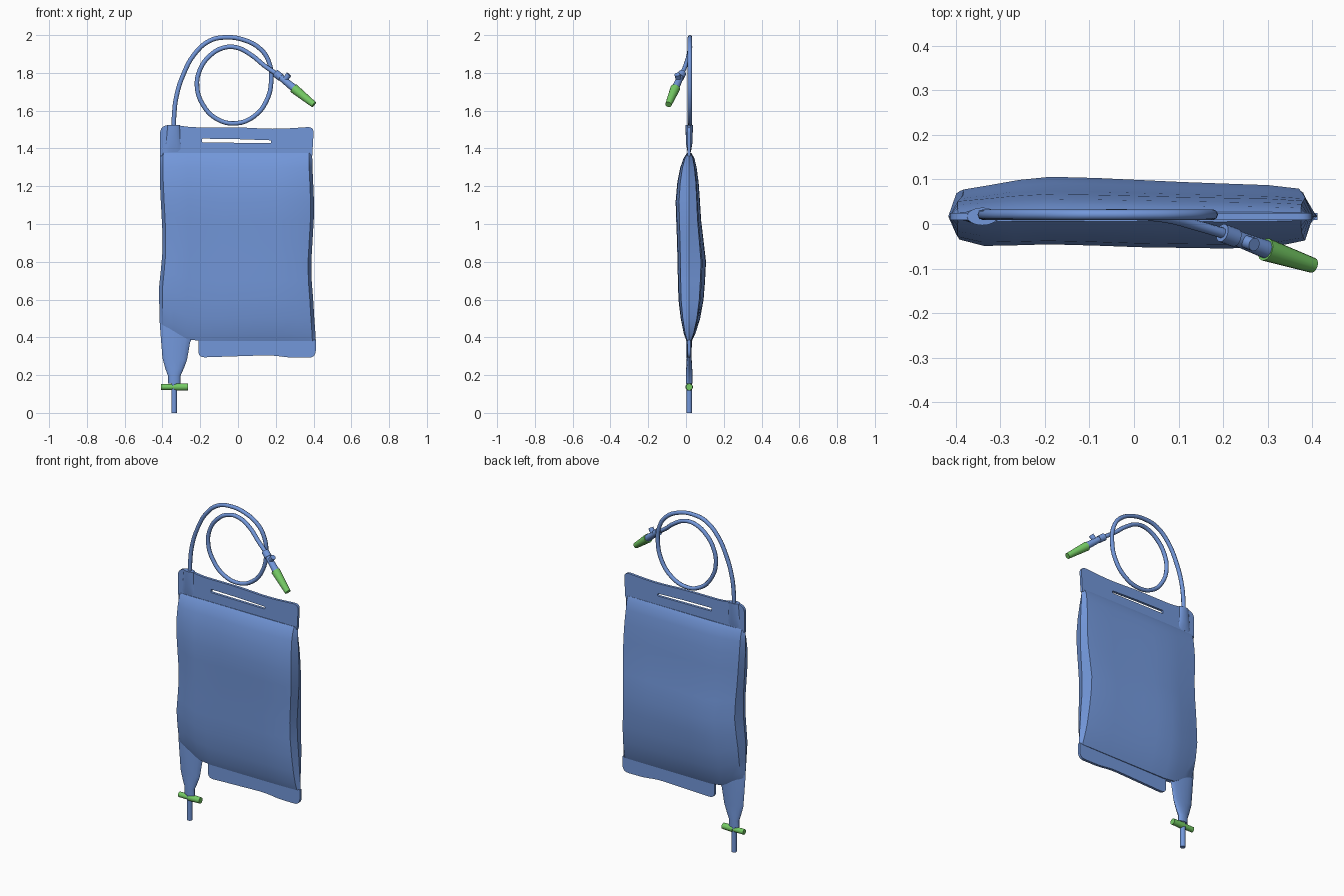
import bpy, bmesh, math
from mathutils import Vector

if "Cube" in bpy.data.objects:
    bpy.data.objects.remove(bpy.data.objects["Cube"])

YC = 0.017  # central plane of the bag


def material(name, rgb):
    m = bpy.data.materials.new(name)
    m.diffuse_color = (*rgb, 1)
    m.use_nodes = True
    m.node_tree.nodes["Principled BSDF"].inputs["Base Color"].default_value = m.diffuse_color
    return m


BLUE = material("blue plastic", (0.17, 0.31, 0.70))
GREEN = material("green plastic", (0.18, 0.60, 0.13))


def finish(ob, mat, angle=35):
    ob.data.materials.clear()
    ob.data.materials.append(mat)
    bpy.ops.object.select_all(action='DESELECT')
    ob.select_set(True)
    bpy.context.view_layer.objects.active = ob
    if ob.type == 'CURVE':
        bpy.ops.object.convert(target='MESH')
        ob = bpy.context.object
    bpy.ops.object.shade_smooth_by_angle(angle=math.radians(angle))
    return ob


def loft(name, rings, mat, angle=35):
    """Skin a list of equal-length closed rings and cap both ends."""
    bm = bmesh.new()
    rows = [[bm.verts.new(p) for p in r] for r in rings]
    n = len(rows[0])
    for a, b in zip(rows, rows[1:]):
        for i in range(n):
            j = (i + 1) % n
            bm.faces.new((a[i], a[j], b[j], b[i]))
    for r in (rows[0], rows[-1]):
        for i in range(n // 2):  # strips across the end
            quad = [r[i], r[i + 1], r[(n - i - 1) % n], r[(n - i) % n]]
            quad = list(dict.fromkeys(quad))
            if len(quad) > 2:
                bm.faces.new(quad)
    bmesh.ops.recalc_face_normals(bm, faces=bm.faces)
    me = bpy.data.meshes.new(name)
    bm.to_mesh(me)
    bm.free()
    ob = bpy.data.objects.new(name, me)
    bpy.context.collection.objects.link(ob)
    return finish(ob, mat, angle)


def rod(name, a, b, r1, r2, mat, sides=16):
    a, b = Vector(a), Vector(b)
    d = b - a
    bpy.ops.mesh.primitive_cone_add(vertices=sides, radius1=r1, radius2=r2, depth=d.length,
                                    location=(a + b) / 2,
                                    rotation=d.to_track_quat('Z', 'Y').to_euler())
    ob = bpy.context.object
    ob.name = name
    return finish(ob, mat)


def rounded(points):
    """Outline from (x, z, corner radius) points."""
    out = []
    for i, (x, z, r) in enumerate(points):
        p = Vector((x, z))
        if r == 0:
            out.append(p)
            continue
        a = p + (Vector(points[i - 1][:2]) - p).normalized() * r
        b = p + (Vector(points[(i + 1) % len(points)][:2]) - p).normalized() * r
        for k in range(6):
            t = k / 5
            out.append(a * (1 - t) ** 2 + p * 2 * t * (1 - t) + b * t * t)
    return out


def sheet(name, outlines, half, mat):
    """Thin upright plate; the second outline is a hole."""
    cu = bpy.data.curves.new(name, 'CURVE')
    cu.dimensions = '2D'
    cu.fill_mode = 'BOTH'
    cu.extrude = half
    for o in outlines:
        pts = rounded(o)
        s = cu.splines.new('POLY')
        s.points.add(len(pts) - 1)
        for q, p in zip(s.points, pts):
            q.co = (p.x, p.y, 0, 1)
        s.use_cyclic_u = True
    ob = bpy.data.objects.new(name, cu)
    ob.location.y = YC
    ob.rotation_euler.x = math.pi / 2
    bpy.context.collection.objects.link(ob)
    return finish(ob, mat)


def hose(name, pts, radius, mat):
    cu = bpy.data.curves.new(name, 'CURVE')
    cu.dimensions = '3D'
    cu.bevel_depth = radius
    cu.bevel_resolution = 2
    cu.resolution_u = 4
    cu.use_fill_caps = True
    s = cu.splines.new('BEZIER')
    s.bezier_points.add(len(pts) - 1)
    for q, p in zip(s.bezier_points, pts):
        q.co = p
        q.handle_left_type = q.handle_right_type = 'AUTO'
    ob = bpy.data.objects.new(name, cu)
    bpy.context.collection.objects.link(ob)
    return finish(ob, mat, 60)


# Filled bag: rows of (z, front y, back y, left x, right x)
ROWS = [(0.38, 0.003, 0.031, -0.415, 0.412), (0.42, -0.012, 0.050, -0.416, 0.410),
        (0.50, -0.028, 0.075, -0.417, 0.404), (0.60, -0.040, 0.093, -0.417, 0.398),
        (0.70, -0.043, 0.101, -0.408, 0.390), (0.80, -0.045, 0.106, -0.400, 0.388),
        (0.92, -0.048, 0.092, -0.400, 0.395), (1.02, -0.052, 0.080, -0.405, 0.401),
        (1.12, -0.055, 0.074, -0.410, 0.402), (1.22, -0.046, 0.067, -0.414, 0.398),
        (1.30, -0.030, 0.056, -0.414, 0.394), (1.35, -0.012, 0.044, -0.414, 0.393),
        (1.375, 0.005, 0.029, -0.413, 0.393)]
# Columns of (width fraction, front fullness, back fullness)
COLS = [(0.022, 0.72, 0.68), (0.09, 0.92, 0.78), (0.18, 0.90, 0.92), (0.27, 0.87, 1.0),
        (0.40, 0.91, 0.97), (0.52, 0.96, 0.92), (0.64, 0.98, 0.87), (0.76, 1.0, 0.83),
        (0.89, 0.95, 0.79), (0.978, 0.75, 0.70)]


def bag_z(x, z):
    low = 0.38 + max(0, min(1, (-0.25 - x) / 0.165)) * 0.095  # slanted outlet corner
    return low + (z - 0.38) * (1.375 - low) / 0.995


rings = []
for z, yf, yb, xl, xr in ROWS:
    def point(f, y):
        x = xl + (xr - xl) * f
        return (x, y, bag_z(x, z))
    rings.append([point(0, YC)]
                 + [point(f, YC + (yf - YC) * k) for f, k, _ in COLS]
                 + [point(1, YC)]
                 + [point(f, YC + (yb - YC) * k) for f, _, k in reversed(COLS)])
loft("water_bag", rings, BLUE, 32)

# Flat welded flaps above and below the bag
sheet("top_flap", [[(-0.413, 1.36, 0), (0.393, 1.36, 0), (0.402, 1.515, 0.035), (0.20, 1.502, 0.08),
                    (0, 1.512, 0.06), (-0.26, 1.512, 0.05), (-0.33, 1.525, 0.03),
                    (-0.413, 1.522, 0.045)],
                   [(-0.19, 1.432, 0.006), (0.175, 1.428, 0.006), (0.175, 1.443, 0.006),
                    (0, 1.449, 0), (-0.19, 1.452, 0.006)]], 0.008, BLUE)
sheet("bottom_flap", [[(-0.21, 0.39, 0), (-0.21, 0.293, 0.035), (0, 0.300, 0.06), (0.19, 0.306, 0.06),
                       (0.26, 0.293, 0.04), (0.412, 0.292, 0.04), (0.412, 0.385, 0),
                       (0.20, 0.39, 0)]], 0.008, BLUE)


def oval(x1, z1, x2, z2, half, n=16):
    return [((x1 + x2) / 2 - math.cos(a) * (x2 - x1) / 2, YC - math.sin(a) * half,
             (z1 + z2) / 2 - math.cos(a) * (z2 - z1) / 2)
            for a in (math.tau * i / n for i in range(n))]


# Funnel outlet at the lower left corner
loft("outlet_funnel", [oval(-0.414, 0.490, -0.245, 0.392, 0.012), oval(-0.414, 0.470, -0.254, 0.372, 0.014),
                       oval(-0.400, 0.290, -0.270, 0.280, 0.013), oval(-0.385, 0.235, -0.287, 0.235, 0.016),
                       oval(-0.370, 0.195, -0.305, 0.195, 0.018), oval(-0.370, 0.155, -0.305, 0.155, 0.018)],
     BLUE)
rod("outlet_tube", (-0.338, YC, 0), (-0.338, YC, 0.17), 0.015, 0.015, BLUE)
rod("clamp_bar", (-0.407, YC, 0.137), (-0.335, YC, 0.137), 0.016, 0.016, GREEN)
rod("clamp_grip", (-0.338, YC, 0.137), (-0.264, YC, 0.137), 0.020, 0.018, GREEN)

# Hose socket welded in the top flap
loft("hose_socket", [oval(-0.405, 1.38, -0.285, 1.38, 0.009), oval(-0.385, 1.43, -0.300, 1.43, 0.017),
                     oval(-0.375, 1.524, -0.306, 1.524, 0.020)], BLUE)

# Looped drinking hose
path = [(-0.34, 1.50), (-0.338, 1.58), (-0.325, 1.68), (-0.29, 1.79), (-0.23, 1.90), (-0.15, 1.97),
        (-0.07, 1.988), (0.03, 1.975), (0.12, 1.925), (0.163, 1.86), (0.176, 1.76), (0.15, 1.65),
        (0.085, 1.57), (-0.01, 1.533), (-0.11, 1.555), (-0.185, 1.63), (-0.217, 1.73), (-0.20, 1.82),
        (-0.15, 1.89), (-0.08, 1.932), (-0.01, 1.935)]
hose("hose", [(x, 0.021, z) for x, z in path]
     + [(0.07, 0.015, 1.895), (0.14, -0.003, 1.838), (0.215, -0.025, 1.787)], 0.012, BLUE)

# Mouthpiece with shut-off valve
rod("valve_collar", (0.198, -0.020, 1.798), (0.228, -0.031, 1.775), 0.021, 0.021, BLUE)
rod("valve_body", (0.22, -0.028, 1.781), (0.305, -0.060, 1.712), 0.017, 0.021, BLUE)
rod("valve_knob", (0.245, -0.038, 1.76), (0.270, -0.046, 1.792), 0.015, 0.015, BLUE)
rod("mouthpiece", (0.295, -0.057, 1.718), (0.402, -0.093, 1.632), 0.026, 0.017, GREEN)
